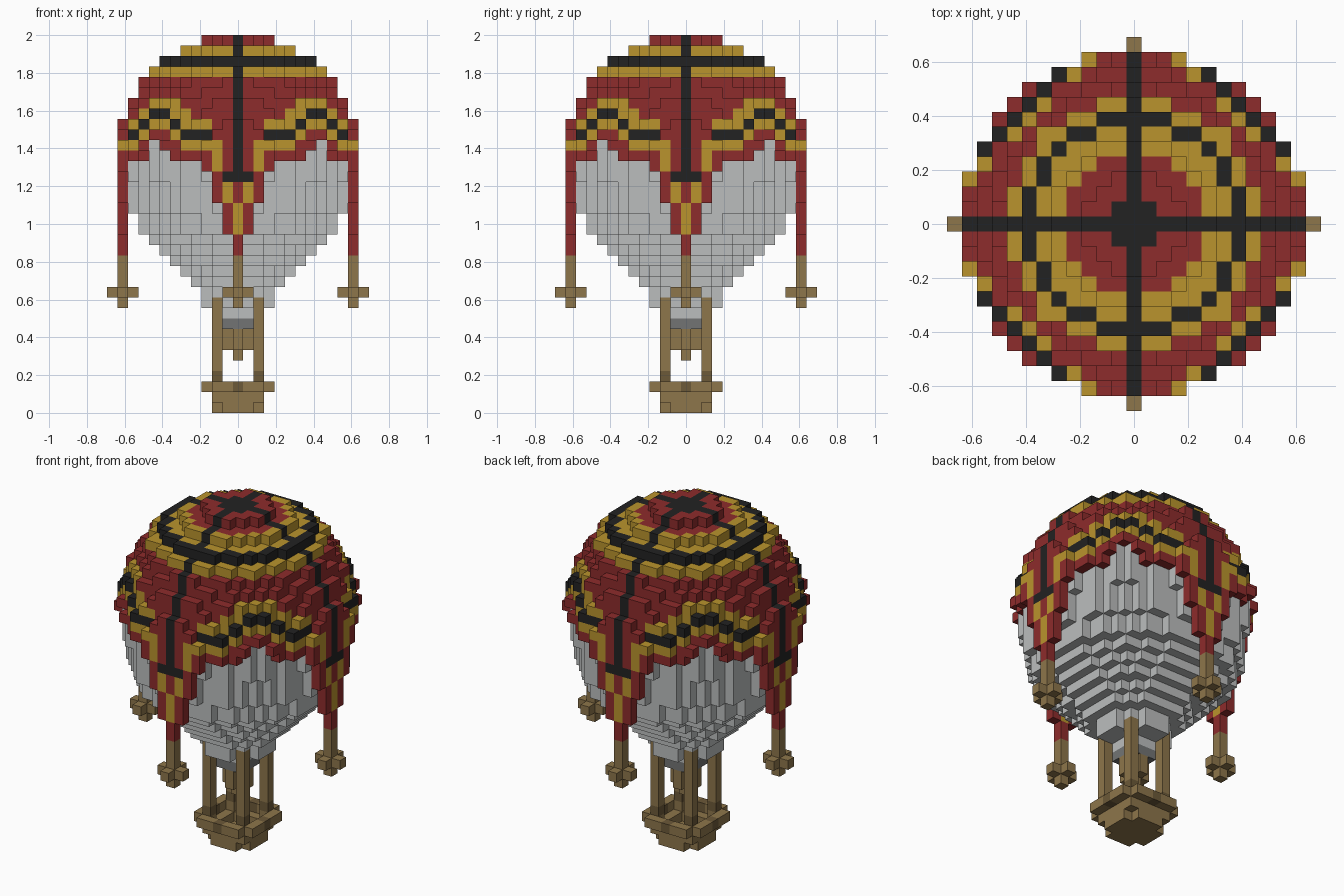
import bpy, bmesh
from mathutils import Vector

cube = bpy.data.objects.get("Cube")
if cube:
    bpy.data.objects.remove(cube)

V = 1 / 18          # block size
LAYERS = 36         # layers are counted from the top down

COLOURS = {
    "red": (0.27, 0.025, 0.025), "gold": (0.49, 0.296, 0.026),
    "black": (0.016, 0.016, 0.016), "pale_grey": (0.50, 0.515, 0.515),
    "dark_grey": (0.17, 0.175, 0.175), "wood": (0.27, 0.18, 0.07),
    "dark_wood": (0.15, 0.10, 0.04),
}
NAMES = list(COLOURS)
MATERIALS = []
for name, rgb in COLOURS.items():
    mat = bpy.data.materials.new(name)
    mat.use_nodes = True
    mat.diffuse_color = (*rgb, 1)
    bsdf = mat.node_tree.nodes["Principled BSDF"]
    bsdf.inputs["Base Color"].default_value = (*rgb, 1)
    bsdf.inputs["Roughness"].default_value = 0.9
    MATERIALS.append(mat)

blocks = {}         # (x, y, layer) -> (part, colour)


def put(part, colour, x, y, layer):
    blocks[x, y, layer] = (part, colour)


def disc(r2):
    n = int(r2 ** 0.5)
    return [(x, y) for x in range(-n, n + 1) for y in range(-n, n + 1)
            if x * x + y * y <= r2]


def is_rim(x, y, r2):
    return max((abs(x) + 1) ** 2 + y * y, x * x + (abs(y) + 1) ** 2) > r2


def square(n):
    return [(x, y) for x in range(-n, n + 1) for y in range(-n, n + 1)]


# Pale lower envelope: squared radius per layer
lower = [113] * 6 + [106] * 3 + [95, 90, 72, 56, 42, 30, 20, 12, 12, 3]
for layer, r2 in enumerate(lower, 8):
    for x, y in disc(r2):
        put("envelope", "pale_grey", x, y, layer)


# Cloth pattern: t is the sideways distance from the nearest strap
def cloth_colour(layer, t):
    if t == 0 and layer <= 13 or layer == 13 and t == 1:
        return "black"
    if layer in (1, 3):
        return "gold"
    if layer == 2:
        return "black"
    wave = {
        6: {6: "gold", 7: "gold"},
        7: {5: "gold", 6: "gold", 7: "black"},
        8: {3: "gold", 4: "gold", 5: "gold", 6: "black", 7: "gold", 8: "gold"},
        9: {3: "black", 4: "black", 5: "black", 6: "gold"},
        10: {2: "gold", 3: "gold", 4: "gold", 5: "gold"},
        11: {2: "gold"}, 12: {2: "gold"},
        14: {1: "gold"}, 15: {1: "gold"},
        16: {0: "gold"}, 17: {0: "gold"}, 18: {0: "gold"},
    }
    return wave.get(layer, {}).get(t, "red")


# Solid crown: the rim takes its layer's colour, the inside the one above
crown = [12, 30, 56, 72, 84, 96, 106, 114]
for layer, r2 in enumerate(crown):
    for x, y in disc(r2):
        t = min(abs(x), abs(y))
        source = layer if is_rim(x, y, r2) else max(layer - 1, 0)
        colour = cloth_colour(source, t)
        if layer == 0 and max(abs(x), abs(y)) <= 1:
            colour = "black"
        put("cloth_cover", colour, x, y, layer)

# Hanging cloth with scalloped hem, narrowing into four straps
hem = {8: 8, 9: 8, 10: 7, 11: 6, 12: 3, 13: 2, 14: 2, 15: 2,
       16: 1, 17: 1, 18: 1, 19: 0, 20: 0}
for layer, reach in hem.items():
    r2 = {8: 123, 9: 129}.get(layer, 132)
    for x, y in disc(r2):
        t = min(abs(x), abs(y))
        if not is_rim(x, y, r2) or t > reach:
            continue
        if layer > 11 and max(abs(x), abs(y)) < 11:
            continue
        put("cloth_cover", cloth_colour(layer, t), x, y, layer)

# Wooden tassels at the strap ends
for sx, sy in ((1, 0), (-1, 0), (0, 1), (0, -1)):
    for layer in range(21, 26):
        put("tassels", "wood", 11 * sx, 11 * sy, layer)
    for dx, dy in disc(1):
        put("tassels", "wood", 11 * sx + dx, 11 * sy + dy, 24)

# Burner below the mouth
for x, y in square(1):
    put("burner", "dark_grey", x, y, 27)
for layer in (28, 29):
    for x, y in disc(1):
        put("burner", "wood", x, y, layer)
put("burner", "wood", 0, 0, 30)

# Basket: railing, wall and floor
for x, y in square(3):
    a, b = abs(x), abs(y)
    if max(a, b) == 3 and min(a, b) < 3:
        put("basket", "dark_wood" if min(a, b) == 0 else "wood", x, y, 33)
    if max(a, b) == 2:
        put("basket", "wood", x, y, 34)
    if max(a, b) <= 2 and a + b < 4:
        put("basket", "wood", x, y, 35)

# Corner posts
for x in (-2, 2):
    for y in (-2, 2):
        for layer in range(25, 34):
            put("posts", "dark_wood" if layer == 32 else "wood", x, y, layer)


# Make one mesh per part, keeping only the exposed block faces
def build(part):
    bm = bmesh.new()
    corners = {}

    def corner(p):
        key = tuple(round(c * 2) for c in p)
        if key not in corners:
            corners[key] = bm.verts.new(p * V)
        return corners[key]

    for (x, y, layer), (owner, colour) in blocks.items():
        if owner != part:
            continue
        centre = Vector((x, y, LAYERS - layer - 0.5))
        for axis in range(3):
            for sign in (-1, 1):
                n = Vector((0, 0, 0))
                n[axis] = sign
                if (x + int(n.x), y + int(n.y), layer - int(n.z)) in blocks:
                    continue
                u = Vector((0, 0, 0))
                u[(axis + 1) % 3] = 1
                w = n.cross(u)
                face = bm.faces.new([corner(centre + (n + u * a + w * b) / 2)
                                     for a, b in ((-1, -1), (1, -1), (1, 1), (-1, 1))])
                face.material_index = NAMES.index(colour)
    mesh = bpy.data.meshes.new(part)
    bm.to_mesh(mesh)
    bm.free()
    for mat in MATERIALS:
        mesh.materials.append(mat)
    bpy.context.collection.objects.link(bpy.data.objects.new(part, mesh))


for part in ("envelope", "cloth_cover", "tassels", "burner", "basket", "posts"):
    build(part)
